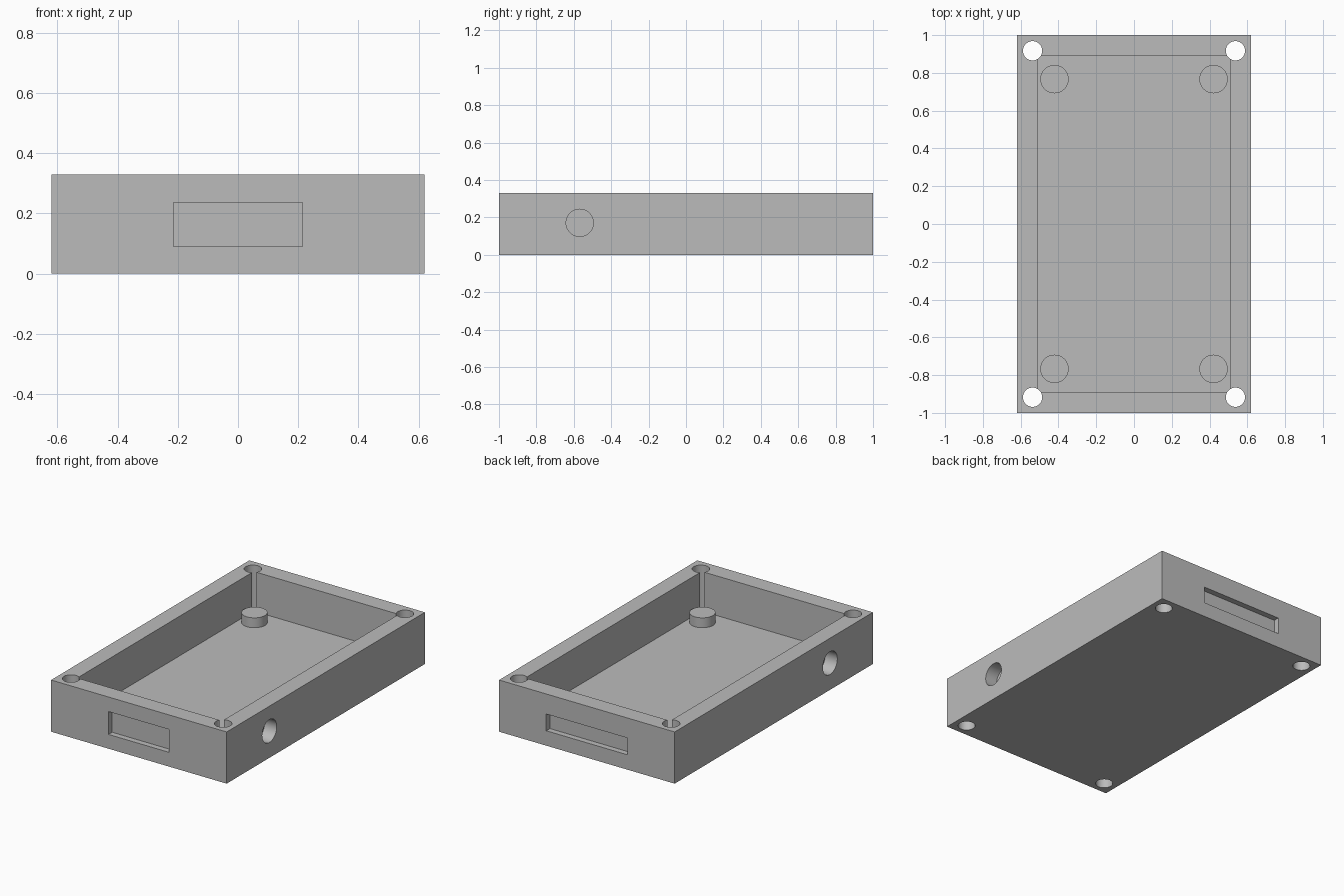
import bpy
import math

if "Cube" in bpy.data.objects:
    bpy.data.objects.remove(bpy.data.objects["Cube"], do_unlink=True)

# Overall sizes
HALF_X, HALF_Y, HEIGHT = 0.62, 1.0, 0.33
FLOOR = 0.077
RECESS = 0.037
SIDE_DEPTH = 0.085

grey = bpy.data.materials.new("plain_grey")
grey.use_nodes = True
colour = (0.5, 0.5, 0.5, 1)
grey.diffuse_color = colour
grey.node_tree.nodes["Principled BSDF"].inputs["Base Color"].default_value = colour


def box(name, low, high):
    """Box between two opposite corners."""
    centre = [(a + b) / 2 for a, b in zip(low, high)]
    bpy.ops.mesh.primitive_cube_add(size=1, location=centre)
    ob = bpy.context.object
    ob.name = name
    ob.scale = [b - a for a, b in zip(low, high)]
    bpy.ops.object.transform_apply(location=True, rotation=True, scale=True)
    ob.data.materials.append(grey)
    return ob


def cylinder(name, radius, depth, centre, tilt=0):
    """Round part, upright or tilted about y."""
    bpy.ops.mesh.primitive_cylinder_add(vertices=48, radius=radius, depth=depth,
                                        location=centre, rotation=(0, tilt, 0))
    ob = bpy.context.object
    ob.name = name
    bpy.ops.object.transform_apply(location=True, rotation=True, scale=True)
    ob.data.materials.append(grey)
    return ob


def smooth(ob):
    bpy.ops.object.select_all(action="DESELECT")
    ob.select_set(True)
    bpy.context.view_layer.objects.active = ob
    bpy.ops.object.shade_smooth_by_angle(angle=math.radians(30))


def cut(ob, cutter):
    """Subtract the cutter, then discard it."""
    cutter.hide_render = True
    mod = ob.modifiers.new("cut", "BOOLEAN")
    mod.operation = "DIFFERENCE"
    mod.solver = "EXACT"
    mod.object = cutter
    bpy.ops.object.select_all(action="DESELECT")
    bpy.context.view_layer.objects.active = ob
    ob.select_set(True)
    bpy.ops.object.modifier_apply(modifier=mod.name)
    bpy.data.objects.remove(cutter, do_unlink=True)


corners = [(sx, sy) for sx in (-1, 1) for sy in (-1, 1)]

# Open tray
tray = box("tray", (-HALF_X, -HALF_Y, 0), (HALF_X, HALF_Y, HEIGHT))
cut(tray, box("cavity_cutter", (-0.512, -0.89, FLOOR), (0.512, 0.89, 1)))

# Screw holes through the corners, nicking the cavity
for sx, sy in corners:
    cut(tray, cylinder("screw_hole_cutter", 0.051, 1, (sx * 0.537, sy * 0.917, HEIGHT / 2)))

# Shallow rectangular recesses in the front and back walls
cut(tray, box("front_recess_cutter", (-0.214, -2, 0.091), (0.214, RECESS - HALF_Y, 0.237)))
cut(tray, box("back_recess_cutter", (-0.287, HALF_Y - RECESS, 0.095), (0.287, 2, 0.202)))

# Blind round holes in both side walls
for side in (-1, 1):
    x = side * (HALF_X - SIDE_DEPTH + 0.5)
    cut(tray, cylinder("side_hole_cutter", 0.073, 1, (x, -0.568, 0.171), math.pi / 2))
smooth(tray)

# Mounting posts standing on the floor
for sx, sy in corners:
    name = ("back_" if sy > 0 else "front_") + ("left" if sx > 0 else "right") + "_post"
    bottom, top = FLOOR - 0.01, 0.14
    post = cylinder(name, 0.075, top - bottom, (sx * 0.421, sy * 0.767, (top + bottom) / 2))
    smooth(post)
